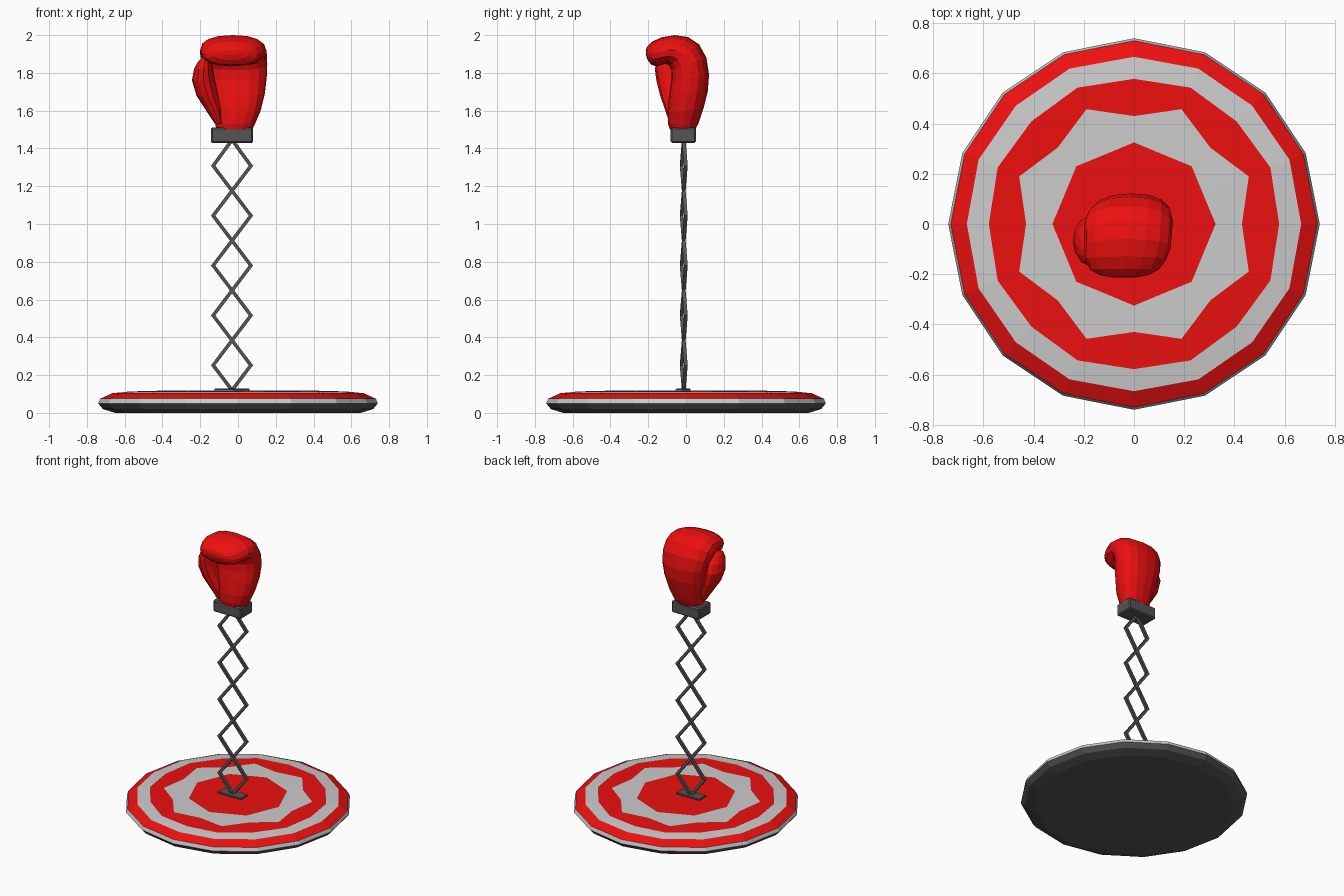
import bpy, bmesh
from math import sin, cos, pi
from mathutils import Vector

if "Cube" in bpy.data.objects:
    bpy.data.objects.remove(bpy.data.objects["Cube"])


def material(name, rgb):
    m = bpy.data.materials.new(name)
    m.diffuse_color = (*rgb, 1)
    m.use_nodes = True
    m.node_tree.nodes["Principled BSDF"].inputs["Base Color"].default_value = m.diffuse_color
    return m


RED = material("red", (0.85, 0.005, 0.005))
PALE = material("pale_grey", (0.75, 0.75, 0.75))
DARK = material("dark_grey", (0.09, 0.09, 0.09))


def loft(name, rings, mats, bands=None):
    """Skin a list of equal-length point rings, cap both ends."""
    bm = bmesh.new()
    loops = [[bm.verts.new(p) for p in r] for r in rings]
    n = len(loops[0])
    for k, (a, b) in enumerate(zip(loops, loops[1:])):
        for i in range(n):
            j = (i + 1) % n
            f = bm.faces.new((a[i], a[j], b[j], b[i]))
            f.material_index = bands[k] if bands else 0
    bm.faces.new(loops[0]).material_index = 0
    bm.faces.new(loops[-1]).material_index = bands[-1] if bands else 0
    bmesh.ops.recalc_face_normals(bm, faces=bm.faces)
    me = bpy.data.meshes.new(name)
    bm.to_mesh(me)
    bm.free()
    ob = bpy.data.objects.new(name, me)
    for m in mats:
        me.materials.append(m)
    bpy.context.collection.objects.link(ob)
    return ob


def box(name, lo, hi, mat, bevel):
    rings = [[(lo[0], lo[1], z), (hi[0], lo[1], z), (hi[0], hi[1], z), (lo[0], hi[1], z)]
             for z in (lo[2], hi[2])]
    ob = loft(name, rings, [mat])
    b = ob.modifiers.new("bevel", "BEVEL")
    b.width, b.segments = bevel, 1
    return ob


def oval(c, u, v, n, power=1.0):
    """Ring around c with half-axes u and v; power < 1 squares it off."""
    c, u, v = Vector(c), Vector(u), Vector(v)
    def s(t):
        return abs(t) ** power * (1 if t > 0 else -1)
    return [c + u * s(cos(2 * pi * i / n)) + v * s(sin(2 * pi * i / n)) for i in range(n)]


# Target base: even radius, odd radius, height for each ring
base_profile = [(0.325, 0.300, 0.118), (0.43, 0.495, 0.117), (0.578, 0.588, 0.113),
                (0.666, 0.67, 0.104), (0.73, 0.73, 0.075), (0.74, 0.74, 0.05),
                (0.715, 0.715, 0.02), (0.65, 0.65, 0.0)]
base_rings = []
for r0, r1, z in base_profile:
    base_rings.append([((r1 if i % 2 else r0) * cos(i * pi / 8),
                        (r1 if i % 2 else r0) * sin(i * pi / 8), z) for i in range(16)])
loft("target_base", base_rings, [RED, PALE, DARK], [1, 0, 1, 0, 1, 2, 2])

# Mounting plate
CX = -0.0315
box("mounting_plate", (CX - 0.093, -0.055, 0.112), (CX + 0.093, 0.025, 0.128), DARK, 0.004)

# Scissor lattice: two mirrored zigzag strands
for side, label in ((-1, "left"), (1, "right")):
    path = [(0, 0.12)]
    for k in range(5):
        path.append((side * (-1) ** k, 0.252 + 0.264 * k))
    path.append((0, 1.445))
    rings = []
    for s, z in path:
        x, y = CX + 0.1 * s, -0.012 + 0.011 * s
        hx, hy = 0.0115, 0.01
        rings.append([(x - hx, y - hy, z), (x + hx, y - hy, z),
                      (x + hx, y + hy, z), (x - hx, y + hy, z)])
    loft("scissor_strand_" + label, rings, [DARK])

# Cuff block
box("cuff", (-0.143, -0.081, 1.428), (0.08, 0.052, 1.512), DARK, 0.008)

# Glove body: back (y, z), palm (y, z), x min, x max along the curled fist
glove_sections = [
    (0.048, 1.50, -0.085, 1.50, -0.115, 0.075),
    (0.065, 1.53, -0.095, 1.53, -0.12, 0.09),
    (0.092, 1.61, -0.098, 1.59, -0.135, 0.12),
    (0.115, 1.70, -0.090, 1.68, -0.155, 0.142),
    (0.122, 1.79, -0.078, 1.76, -0.175, 0.152),
    (0.108, 1.88, -0.078, 1.815, -0.19, 0.155),
    (0.070, 1.95, -0.090, 1.84, -0.20, 0.153),
    (0.010, 1.99, -0.108, 1.848, -0.20, 0.150),
    (-0.060, 2.00, -0.130, 1.842, -0.20, 0.145),
    (-0.130, 1.988, -0.155, 1.835, -0.195, 0.128),
    (-0.180, 1.965, -0.182, 1.842, -0.175, 0.10),
    (-0.206, 1.94, -0.203, 1.868, -0.135, 0.055),
    (-0.213, 1.92, -0.212, 1.895, -0.09, 0.01),
]
rings = []
for by, bz, py, pz, x0, x1 in glove_sections:
    c = ((x0 + x1) / 2, (by + py) / 2, (bz + pz) / 2)
    rings.append(oval(c, ((x1 - x0) / 2, 0, 0), (0, (by - py) / 2, (bz - pz) / 2), 16, 0.85))
loft("glove_body", rings, [RED])

# Thumb: centre and half-axes
thumb_sections = [
    (-0.10, -0.04, 1.53, 0.022, 0.045), (-0.13, -0.045, 1.61, 0.045, 0.068),
    (-0.162, -0.055, 1.68, 0.058, 0.082), (-0.183, -0.065, 1.76, 0.061, 0.092),
    (-0.183, -0.08, 1.82, 0.050, 0.085), (-0.176, -0.095, 1.86, 0.036, 0.06),
    (-0.170, -0.105, 1.885, 0.016, 0.028),
]
loft("glove_thumb", [oval((x, y, z), (a, 0, 0), (0, b, 0), 12) for x, y, z, a, b in thumb_sections],
     [RED])
